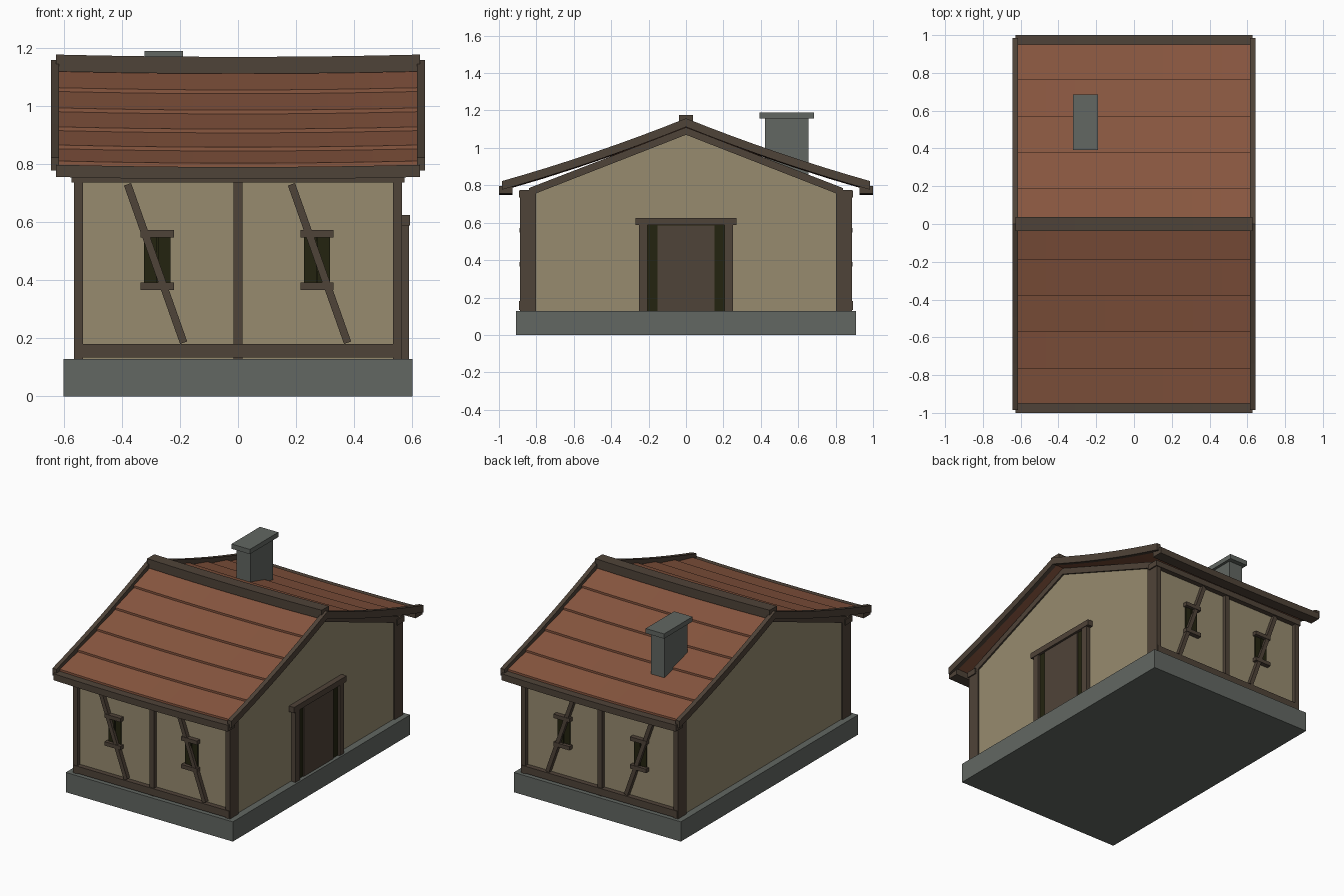
import bpy, bmesh
from math import atan2, hypot
from mathutils import Matrix

cube = bpy.data.objects.get("Cube")
if cube:
    bpy.data.objects.remove(cube, do_unlink=True)


def material(name, rgb):
    """Flat colour from 0-255 sRGB."""
    col = [((c / 255 + 0.055) / 1.055) ** 2.4 for c in rgb] + [1]
    m = bpy.data.materials.new(name)
    m.use_nodes = True
    m.diffuse_color = col
    m.node_tree.nodes["Principled BSDF"].inputs["Base Color"].default_value = col
    return m


STONE = material("grey stone", (98, 103, 98))
PLASTER = material("tan plaster", (151, 139, 111))
WOOD = material("dark timber", (79, 67, 56))
TILE = material("red brown tile", (137, 87, 64))
DARK = material("dark opening", (36, 36, 16))


def finish(name, bm, mat):
    bmesh.ops.recalc_face_normals(bm, faces=bm.faces)
    me = bpy.data.meshes.new(name)
    bm.to_mesh(me)
    bm.free()
    me.materials.append(mat)
    ob = bpy.data.objects.new(name, me)
    bpy.context.collection.objects.link(ob)
    return ob


def box(name, mat, x, y, z, tilt=0):
    """Box from (min, max) ranges, optionally tilted about y."""
    bm = bmesh.new()
    bmesh.ops.create_cube(bm, size=1)
    size = Matrix.Diagonal([abs(r[1] - r[0]) for r in (x, y, z)] + [1])
    centre = Matrix.Translation([sum(r) / 2 for r in (x, y, z)])
    bm.transform(centre @ Matrix.Rotation(tilt, 4, 'Y') @ size)
    return finish(name, bm, mat)


def extrude_x(name, mat, profile, x0, x1, segments=1, sag=0.0):
    """Sweep a closed (y, z) profile along x, drooping in the middle by sag."""
    bm = bmesh.new()
    rings = []
    for i in range(segments + 1):
        x = x0 + (x1 - x0) * i / segments
        drop = sag * (1 - (x / 0.63) ** 2)
        rings.append([bm.verts.new((x, y, z - drop)) for y, z in profile])
    n = len(profile)
    for a, b in zip(rings, rings[1:]):
        for j in range(n):
            k = (j + 1) % n
            bm.faces.new((a[j], a[k], b[k], b[j]))
    bm.faces.new(rings[0])
    bm.faces.new(rings[-1])
    return finish(name, bm, mat)


def roof_z(y):
    """Concave roof slope."""
    y = abs(y)
    return 1.122 - 0.40 * y + 0.06 * y * y


SAG = 0.008

# Foundation, walls and gable prism
box("foundation", STONE, (-0.6, 0.6), (-0.91, 0.91), (0, 0.128))
box("walls", PLASTER, (-0.555, 0.555), (-0.86, 0.86), (0.12, 0.75))
extrude_x("gable_walls", PLASTER, [(-0.86, 0.75), (0.86, 0.75), (0, 1.085)], -0.555, 0.555)

# Gable rafters, corner posts and curved barge boards at both ends
steps = [0.985 * i / 8 for i in range(-8, 9)]
barge = [(y, roof_z(y) + 0.036) for y in steps] + [(y, roof_z(y) - 0.01) for y in reversed(steps)]
rafter = [(-0.84, 0.785), (0, 1.11), (0.84, 0.785), (0.84, 0.742), (0, 1.07), (-0.84, 0.742)]
for sx, side in ((1, "left"), (-1, "right")):
    extrude_x(side + "_barge_board", WOOD, barge, sx * 0.615, sx * 0.643)
    extrude_x(side + "_gable_rafter", WOOD, rafter, sx * 0.535, sx * 0.565)
    for sy in (1, -1):
        box(side + "_corner_post", WOOD, (sx * 0.533, sx * 0.564), (sy * 0.802, sy * 0.888), (0.128, 0.775))

# Timber framing, windows, eave beams and tile rows on front and back
rows = [0, 0.19, 0.38, 0.57, 0.765, 0.95]
for sy, side in ((-1, "front"), (1, "back")):
    def depth(a, b):
        return (sy * a, sy * b)

    box(side + "_sill_beam", WOOD, (-0.56, 0.56), depth(0.84, 0.892), (0.134, 0.18))
    box(side + "_top_plate", WOOD, (-0.572, 0.572), depth(0.82, 0.893), (0.735, 0.772))
    box(side + "_middle_post", WOOD, (-0.016, 0.016), depth(0.84, 0.885), (0.128, 0.745))
    for top_x, win_x in ((-0.38, -0.278), (0.184, 0.272)):
        dx, dz = -0.193, 0.545
        half = hypot(dx, dz) / 2
        cx, cz = top_x - dx / 2, 0.457
        box(side + "_brace", WOOD, (cx - 0.013, cx + 0.013), depth(0.85, 0.887),
            (cz - half, cz + half), atan2(dx, dz))
        box(side + "_window", DARK, (win_x - 0.045, win_x + 0.045), depth(0.85, 0.868), (0.385, 0.555))
        box(side + "_mullion", DARK, (win_x - 0.004, win_x + 0.004), depth(0.86, 0.874), (0.385, 0.555))
        for z in ((0.366, 0.391), (0.547, 0.572)):
            box(side + "_window_ledge", WOOD, (win_x - 0.057, win_x + 0.057), depth(0.85, 0.89), z)
    eave = [(sy * 0.928, 0.755), (sy * 1.0, 0.755), (sy * 1.0, 0.797), (sy * 0.928, 0.797)]
    extrude_x(side + "_eave_beam", WOOD, eave, -0.627, 0.627, 8, SAG)
    for y0, y1 in zip(rows, rows[1:]):
        row = [(sy * y0, roof_z(y0) - 0.008), (sy * y1, roof_z(y1) - 0.008),
               (sy * y1, roof_z(y1) + 0.014), (sy * y0, roof_z(y0) + 0.001)]
        extrude_x(side + "_tile_row", TILE, row, -0.618, 0.618, 8, SAG)

# Ridge beam
ridge = [(-0.037, 1.118), (0.037, 1.118), (0.037, 1.176), (-0.037, 1.176)]
extrude_x("ridge_beam", WOOD, ridge, -0.627, 0.627, 8, SAG)

# Door on the left gable
box("door_opening", DARK, (0.54, 0.574), (-0.245, 0.245), (0.128, 0.6))
box("door", WOOD, (0.56, 0.58), (-0.153, 0.153), (0.128, 0.585))
for sy in (1, -1):
    box("door_post", WOOD, (0.56, 0.588), (sy * 0.205, sy * 0.25), (0.128, 0.59))
box("door_lintel", WOOD, (0.555, 0.592), (-0.27, 0.27), (0.587, 0.624))

# Chimney
box("chimney_shaft", STONE, (-0.305, -0.207), (0.422, 0.655), (0.85, 1.16))
box("chimney_cap", STONE, (-0.322, -0.19), (0.393, 0.685), (1.157, 1.188))
